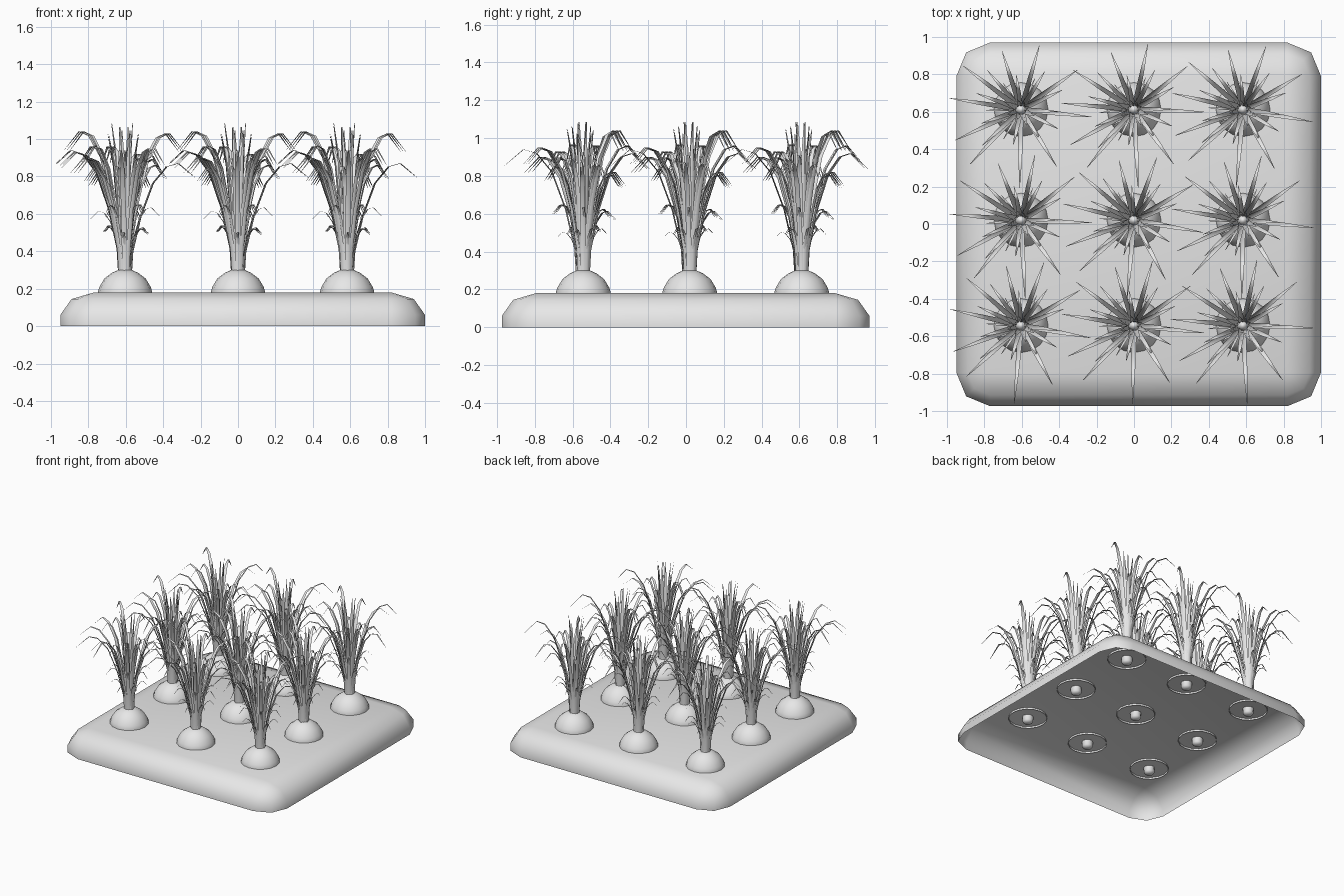
import bpy, bmesh, math, random
from mathutils import Vector

random.seed(7)
cube = bpy.data.objects.get("Cube")
if cube:
    bpy.data.objects.remove(cube, do_unlink=True)

grey = bpy.data.materials.new("plain_grey")
grey.use_nodes = True
grey.diffuse_color = (0.8, 0.8, 0.8, 1)
grey.node_tree.nodes["Principled BSDF"].inputs["Base Color"].default_value = (0.8, 0.8, 0.8, 1)


def finish_mesh(name, bm):
    bmesh.ops.remove_doubles(bm, verts=bm.verts, dist=0.0005)
    mesh = bpy.data.meshes.new(name)
    bm.to_mesh(mesh)
    bm.free()
    mesh.materials.append(grey)
    mesh.polygons.foreach_set("use_smooth", [True] * len(mesh.polygons))
    return mesh


def place(name, mesh, location=(0, 0, 0), turn=0):
    obj = bpy.data.objects.new(name, mesh)
    obj.location = location
    obj.rotation_euler.z = turn
    bpy.context.collection.objects.link(obj)
    return obj


def bridge(bm, rings):
    for low, high in zip(rings, rings[1:]):
        n = len(low)
        for i in range(n):
            j = (i + 1) % n
            bm.faces.new((low[i], low[j], high[j], high[i]))


def lathe(name, profile, sides, cap_bottom=False):
    bm = bmesh.new()
    rings = []
    for r, z in profile:
        angles = [math.tau * i / sides for i in range(sides)]
        rings.append([bm.verts.new((r * math.cos(a), r * math.sin(a), z)) for a in angles])
    bridge(bm, rings)
    bm.faces.new(rings[-1])
    if cap_bottom:
        bm.faces.new(rings[0][::-1])
    return finish_mesh(name, bm)


# Soil bed: rounded slab, open underneath
def soil_bed():
    bm = bmesh.new()
    core_x, core_y = 0.795, 0.792
    rings = []
    for offset, z in ((0.18, 0), (0.18, 0.06), (0.12, 0.145), (0, 0.18)):
        ring = []
        for k, (sx, sy) in enumerate(((1, 1), (-1, 1), (-1, -1), (1, -1))):
            for step in range(3):
                a = math.radians(90 * k + 45 * step)
                ring.append(bm.verts.new((sx * core_x + offset * math.cos(a),
                                          sy * core_y + offset * math.sin(a), z)))
        rings.append(ring)
    bridge(bm, rings[:3])
    top = [rings[3][3 * k + 1] for k in range(4)]
    for i in range(12):
        j, c, d = (i + 1) % 12, i // 3, (i + 1) % 12 // 3
        corners = [rings[2][i], rings[2][j], top[d]]
        if c != d:
            corners.append(top[c])
        bm.faces.new(corners)
    bm.faces.new(top)
    bmesh.ops.delete(bm, geom=[v for v in bm.verts if not v.link_faces], context='VERTS')
    return finish_mesh("soil_bed", bm)


# Folded grass blade following a path of (distance share, height share)
ARCH = ((0.06, 0), (0.08, 0.2), (0.2, 0.52), (0.38, 0.82), (0.58, 0.97), (0.75, 1), (1, 0.87))
SPEAR = ((0.15, 0), (0.25, 0.25), (0.4, 0.5), (0.65, 0.8), (1, 1))


def blade(bm, degrees, reach, peak, width, path):
    a = math.radians(degrees)
    out = Vector((math.cos(a), math.sin(a), 0))
    side = Vector((-out.y, out.x, 0))
    base, last, previous = 0.28, len(path) - 1, None
    for i, (share, rise) in enumerate(path):
        t = i / last
        half = 0.5 * width * (0.75 + t) * (1 - t) ** 0.8 + 0.001
        p = out * (share * reach + 0.008) + Vector((0, 0, base + rise * (peak - base)))
        fold = out * half * 0.5
        row = [bm.verts.new(q) for q in (p - side * half, p + fold, p + side * half)]
        if previous:
            for k in range(2):
                bm.faces.new((previous[k], previous[k + 1], row[k + 1], row[k]))
        previous = row


def leaf_tuft():
    bm = bmesh.new()
    # Long arching blades
    for degrees, reach, peak in ((108, 0.32, 0.96), (74, 0.35, 0.92), (35, 0.36, 1.03),
                                 (-6, 0.37, 0.87), (-58, 0.35, 0.95), (-91, 0.41, 0.94),
                                 (227, 0.39, 0.9), (205, 0.38, 0.93), (171, 0.38, 0.94),
                                 (143, 0.38, 1.04)):
        blade(bm, degrees, reach, peak, 0.032, ARCH)
    # Medium arching blades
    for i in range(11):
        blade(bm, i * 33 + random.uniform(-9, 9), random.uniform(0.17, 0.29),
              random.uniform(0.8, 0.97), 0.03, ARCH)
    # Upright centre blades
    for i in range(8):
        blade(bm, i * 45 + 20, random.uniform(0.03, 0.12),
              1.085 - 0.02 * (i % 4), 0.034, SPEAR)
    # Short outer blades
    for i in range(12):
        low = i % 2
        blade(bm, i * 30 + random.uniform(-8, 8), random.uniform(0.12, 0.14) + 0.04 * (1 - low),
              random.uniform(0.5, 0.55) + 0.1 * (1 - low), 0.018, ARCH)
    return finish_mesh("leaf_tuft", bm)


place("soil_bed", soil_bed(), (0.025, -0.002, 0))

mound = lathe("mound", ((0.145, 0.165), (0.145, 0.185), (0.137, 0.21), (0.11, 0.255),
                        (0.07, 0.285), (0.036, 0.3)), 16)
stalk = lathe("stalk", ((0.025, 0.125), (0.04, 0.14), (0.042, 0.2), (0.036, 0.3),
                        (0.028, 0.33), (0.03, 0.37), (0.012, 0.42)), 10, True)
tuft = leaf_tuft()

# Three by three planting
for row, y in enumerate((-0.543, 0.02, 0.612)):
    for column, x in enumerate((-0.604, 0, 0.583)):
        tag = f"_{row + 1}_{column + 1}"
        turn = math.radians(((row * 2 + column) % 3 - 1) * 4)
        place("mound" + tag, mound, (x, y, 0))
        place("stalk" + tag, stalk, (x, y, 0))
        place("leaf_tuft" + tag, tuft, (x, y, 0), turn)
